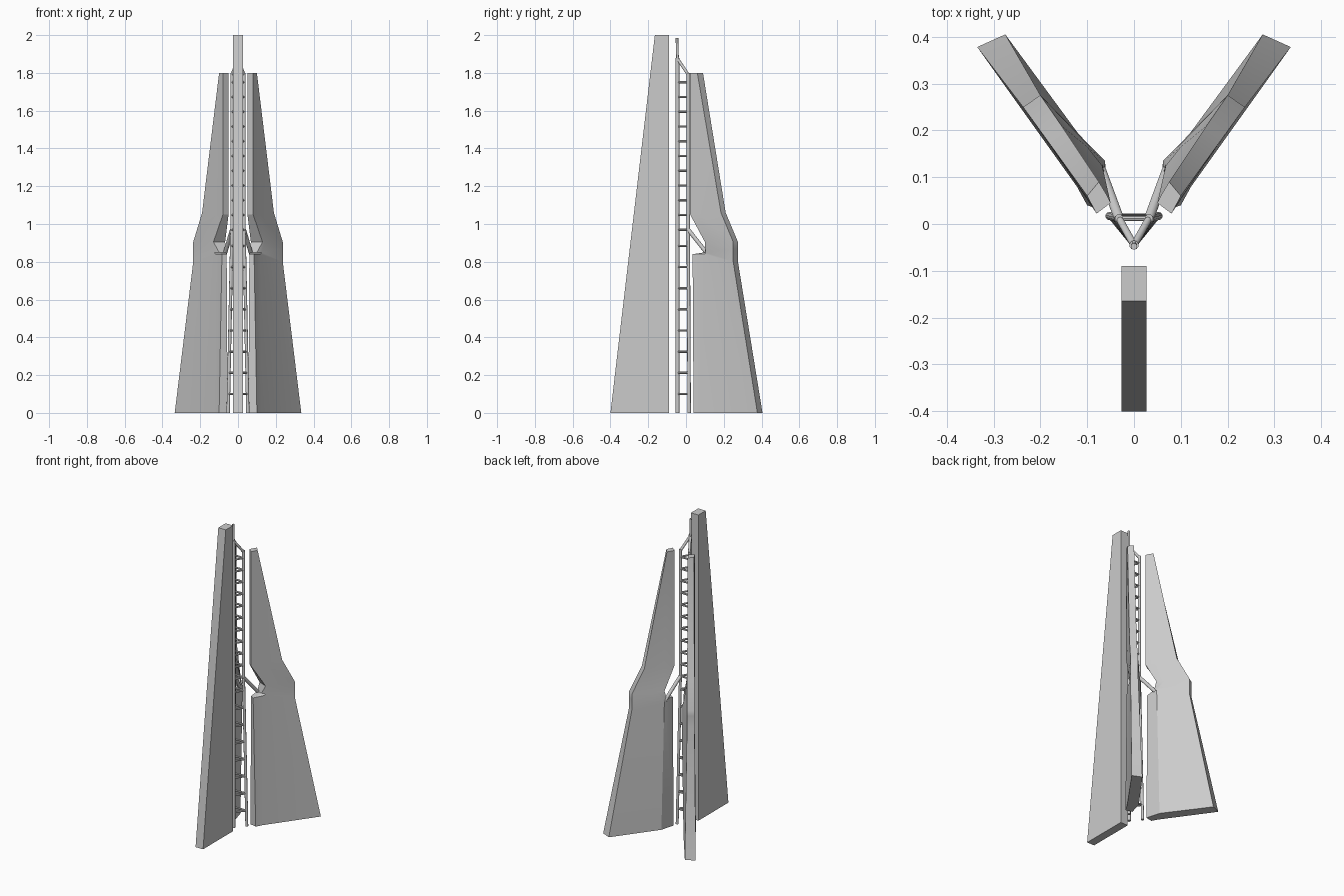
import bpy
import bmesh
import math
from mathutils import Vector

cube = bpy.data.objects.get("Cube")
if cube:
    bpy.data.objects.remove(cube, do_unlink=True)

# One grey for the whole structure
grey = bpy.data.materials.new("plain_grey")
grey.use_nodes = True
grey.diffuse_color = (0.6, 0.6, 0.6, 1)
grey.node_tree.nodes["Principled BSDF"].inputs["Base Color"].default_value = (0.6, 0.6, 0.6, 1)


def finish(bm, name, smooth_angle=None):
    """Turn a bmesh into a named, coloured object."""
    bmesh.ops.recalc_face_normals(bm, faces=bm.faces)
    mesh = bpy.data.meshes.new(name)
    bm.to_mesh(mesh)
    bm.free()
    obj = bpy.data.objects.new(name, mesh)
    bpy.context.collection.objects.link(obj)
    mesh.materials.append(grey)
    if smooth_angle:
        bpy.ops.object.select_all(action="DESELECT")
        obj.select_set(True)
        bpy.context.view_layer.objects.active = obj
        bpy.ops.object.shade_smooth_by_angle(angle=math.radians(smooth_angle))
    return obj


def loft(bm, rings):
    """Skin a stack of equal rings and cap both ends."""
    rows = [[bm.verts.new(p) for p in ring] for ring in rings]
    count = len(rows[0])
    for upper, lower in zip(rows, rows[1:]):
        for i in range(count):
            j = (i + 1) % count
            bm.faces.new((upper[i], upper[j], lower[j], lower[i]))
    bm.faces.new(rows[0])
    bm.faces.new(rows[-1])


def tube(bm, start, end, radius, sides=10):
    """Add a capped straight tube between two points."""
    start, end = Vector(start), Vector(end)
    axis = end - start
    turn = axis.to_track_quat("Z", "Y").to_matrix().to_4x4()
    turn.translation = (start + end) / 2
    bmesh.ops.create_cone(bm, cap_ends=True, segments=sides, radius1=radius,
                          radius2=radius, depth=axis.length, matrix=turn)


# Front fin: tapered slab with an upright inner edge
bm = bmesh.new()
profile = [(-0.40, 0), (-0.09, 0), (-0.09, 2), (-0.165, 2)]
loft(bm, [[(x, y, z) for y, z in profile] for x in (-0.027, 0.027)])
finish(bm, "front_fin")

# Rear fin rings: inner height, outer height, then the outline as
# tip inside, tip outside, outside chine, rim outside, rim inside, inside chine
FIN_RINGS = [
    (1.8, 1.8, [(.05, .045), (.08, .022), (.087, .035), (.10, .06), (.075, .09), (.06, .065)]),
    (1.05, 1.06, [(.05, .045), (.08, .022), (.115, .075), (.19, .185), (.155, .21), (.085, .1)]),
    (.905, .905, [(.068, .125), (.13, .10), (.14, .115), (.237, .25), (.2, .275), (.1, .165)]),
    (.85, .87, [(.063, .11), (.1, .1), (.125, .105), (.237, .25), (.2, .275), (.07, .14)]),
    (.84, .8, [(.06, .05), (.085, .035), (.12, .1), (.237, .25), (.2, .275), (.062, .135)]),
    (0, 0, [(.055, .05), (.10, .04), (.122, .08), (.335, .378), (.275, .405), (.08, .14)]),
]


def rear_fin(name, side):
    bm = bmesh.new()
    rings = []
    for inner_z, outer_z, outline in FIN_RINGS:
        rings.append([(side * x, y, outer_z if i in (3, 4) else inner_z)
                      for i, (x, y) in enumerate(outline)])
    loft(bm, rings)
    finish(bm, name, 30)


SIDES = (("left", 1), ("right", -1))
for label, side in SIDES:
    rear_fin(label + "_rear_fin", side)

# Lattice mast: one front pole and two rear poles that spread near the ground
MAST_TOP, KNEE = 1.8, 0.97
FRONT_Y, REAR_Y = -0.045, 0.012


def rear_pole(side, z):
    spread = max(0, 1 - z / KNEE)
    return Vector((side * (0.032 + 0.02 * spread), REAR_Y + 0.005 * spread, z))


bm = bmesh.new()
tube(bm, (0, FRONT_Y, 0), (0, FRONT_Y, 1.88), 0.01)
tube(bm, (0, FRONT_Y, 1.88), (0, FRONT_Y - 0.003, 1.985), 0.007)
finish(bm, "front_pole", 40)

for label, side in SIDES:
    bm = bmesh.new()
    tube(bm, rear_pole(side, 0), rear_pole(side, KNEE), 0.009)
    tube(bm, rear_pole(side, KNEE), rear_pole(side, MAST_TOP), 0.009)
    finish(bm, label + "_rear_pole", 40)

    # Sloping braces: mast head to the front pole, and knee to the rear fin
    bm = bmesh.new()
    tube(bm, rear_pole(side, MAST_TOP - 0.01), (0, FRONT_Y, 1.875), 0.008)
    tube(bm, rear_pole(side, KNEE), (side * 0.07, 0.115, 0.84), 0.011)
    finish(bm, label + "_braces", 40)

# Rungs: closely spaced above the knee, wider below it
upper = [KNEE + 0.078 * i for i in range(11)]
lower = [0.1 + 0.112 * i for i in range(8)]
bm = bmesh.new()
for z in lower + upper:
    left, right = rear_pole(1, z), rear_pole(-1, z)
    front = Vector((0, FRONT_Y, z))
    for a, b in ((front, left), (front, right), (left, right)):
        tube(bm, a, b, 0.006, 8)
finish(bm, "mast_rungs", 40)
